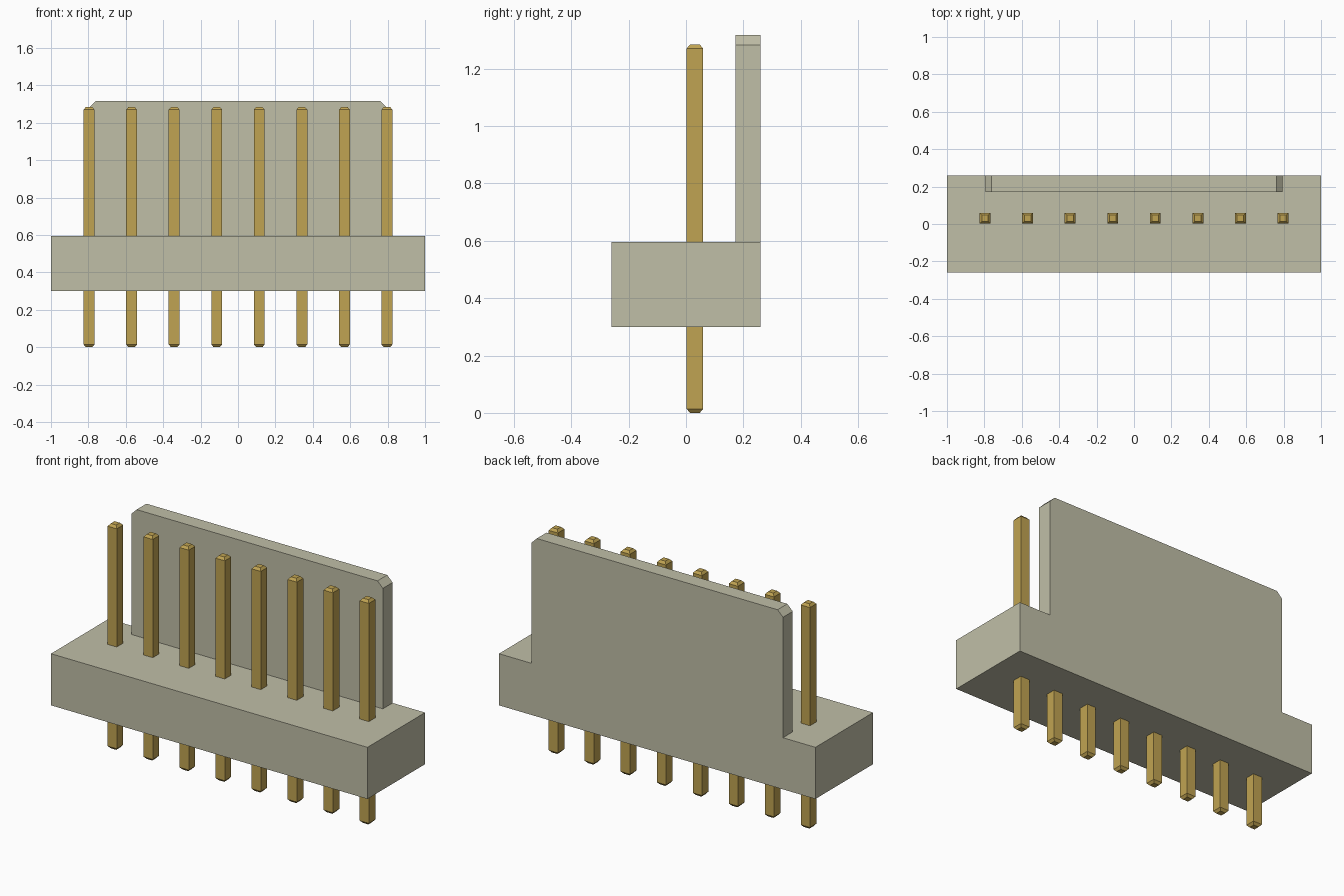
import bpy
import bmesh

cube = bpy.data.objects.get("Cube")
if cube:
    bpy.data.objects.remove(cube, do_unlink=True)


def material(name, colour):
    mat = bpy.data.materials.new(name)
    mat.use_nodes = True
    mat.diffuse_color = colour
    mat.node_tree.nodes["Principled BSDF"].inputs["Base Color"].default_value = colour
    return mat


def add_object(name, bm, mat):
    bmesh.ops.recalc_face_normals(bm, faces=bm.faces)
    mesh = bpy.data.meshes.new(name)
    bm.to_mesh(mesh)
    bm.free()
    mesh.materials.append(mat)
    obj = bpy.data.objects.new(name, mesh)
    bpy.context.collection.objects.link(obj)
    return obj


def extrude_profile(name, profile, y0, y1, mat):
    """Extrude an x-z outline from y0 to y1."""
    bm = bmesh.new()
    face = bm.faces.new([bm.verts.new((x, y0, z)) for x, z in profile])
    result = bmesh.ops.extrude_face_region(bm, geom=[face])
    verts = [v for v in result["geom"] if isinstance(v, bmesh.types.BMVert)]
    bmesh.ops.translate(bm, verts=verts, vec=(0, y1 - y0, 0))
    return add_object(name, bm, mat)


def add_pin(name, x, y, mat):
    """Square pin with tapered tips, lofted from square rings."""
    bm = bmesh.new()
    rings = []
    for half, z in ((TIP, 0), (PIN, TAPER), (PIN, PIN_TOP - TAPER), (TIP, PIN_TOP)):
        rings.append([bm.verts.new((x + sx * half, y + sy * half, z))
                      for sx, sy in ((-1, -1), (1, -1), (1, 1), (-1, 1))])
    for low, high in zip(rings, rings[1:]):
        for i in range(4):
            j = (i + 1) % 4
            bm.faces.new((low[i], low[j], high[j], high[i]))
    bm.faces.new(rings[0])
    bm.faces.new(rings[-1])
    return add_object(name, bm, mat)


PIN, TIP, TAPER, PIN_TOP = 0.029, 0.017, 0.014, 1.284
BASE_LOW, BASE_TOP, DEPTH = 0.3, 0.595, 0.26
WALL_X, WALL_TOP, CUT = 0.795, 1.317, 0.034
PIN_COUNT, PITCH = 8, 0.2276

plastic = material("beige plastic", (0.53, 0.52, 0.39, 1))
brass = material("brass", (0.53, 0.37, 0.085, 1))

# Housing base
extrude_profile("housing_base",
                [(-1, BASE_LOW), (1, BASE_LOW), (1, BASE_TOP), (-1, BASE_TOP)],
                -DEPTH, DEPTH, plastic)

# Back wall with clipped top corners
right = [(WALL_X, BASE_TOP), (WALL_X, WALL_TOP - CUT), (WALL_X - CUT, WALL_TOP)]
left = [(-x, z) for x, z in reversed(right)]
extrude_profile("back_wall", right + left, 0.172, DEPTH, plastic)

# Row of pins
for i in range(PIN_COUNT):
    add_pin(f"pin_{i + 1}", (i - (PIN_COUNT - 1) / 2) * PITCH, 0.031, brass)
